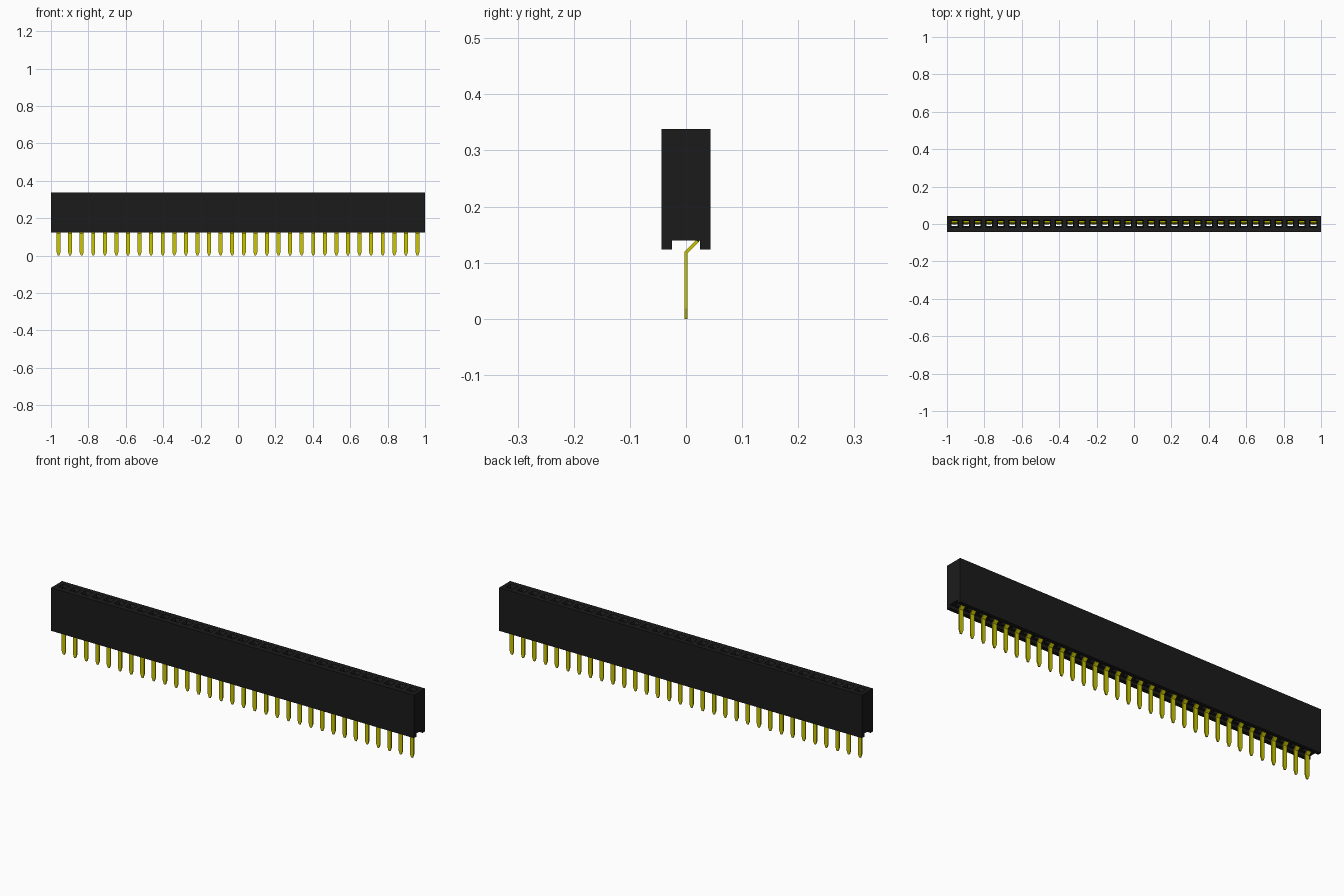
import bpy, bmesh
from mathutils import Vector

cube = bpy.data.objects.get("Cube")
if cube:
    bpy.data.objects.remove(cube, do_unlink=True)

PINS = 32
PITCH = 0.0619
XS = [(i - (PINS - 1) / 2) * PITCH for i in range(PINS)]


def material(name, rgb):
    m = bpy.data.materials.new(name)
    m.diffuse_color = (*rgb, 1)
    m.use_nodes = True
    m.node_tree.nodes["Principled BSDF"].inputs["Base Color"].default_value = (*rgb, 1)
    return m


def make_object(name, bm, mat):
    bmesh.ops.recalc_face_normals(bm, faces=bm.faces)
    mesh = bpy.data.meshes.new(name)
    bm.to_mesh(mesh)
    bm.free()
    mesh.materials.append(mat)
    ob = bpy.data.objects.new(name, mesh)
    bpy.context.collection.objects.link(ob)
    return ob


def loft(bm, rings):
    """Join equal-sized rings of points into a closed solid."""
    loops = [[bm.verts.new(p) for p in ring] for ring in rings]
    n = len(loops[0])
    for a, b in zip(loops, loops[1:]):
        for i in range(n):
            j = (i + 1) % n
            bm.faces.new((a[i], a[j], b[j], b[i]))
    bm.faces.new(loops[0])
    bm.faces.new(loops[-1])


def rect(x, hx, y0, y1, z):
    return [(x - hx, y0, z), (x + hx, y0, z), (x + hx, y1, z), (x - hx, y1, z)]


black = material("black plastic", (0.011, 0.011, 0.011))
gold = material("gold metal", (0.6, 0.57, 0.0))

# Housing: block with a groove along the underside
profile = [(-0.0435, 0.1235), (-0.025, 0.1235), (-0.025, 0.1395), (0.025, 0.1395),
           (0.025, 0.1235), (0.0435, 0.1235), (0.0435, 0.338), (-0.0435, 0.338)]
bm = bmesh.new()
loft(bm, [[(x, y, z) for y, z in profile] for x in (-1, 1)])
housing = make_object("housing", bm, black)

# Sockets: funnel-shaped mouth above a wider through cavity
bm = bmesh.new()
for x in XS:
    loft(bm, [rect(x, 0.021, -0.012, 0.0245, 0.13),
              rect(x, 0.021, -0.012, 0.0245, 0.317),
              rect(x, 0.015, -0.012, 0.015, 0.3171),
              rect(x, 0.015, -0.012, 0.015, 0.327),
              rect(x, 0.021, -0.019, 0.021, 0.34)])
cutter = make_object("socket_cutter", bm, black)

cut = housing.modifiers.new("sockets", "BOOLEAN")
cut.operation = "DIFFERENCE"
cut.solver = "EXACT"
cut.object = cutter
bpy.context.view_layer.objects.active = housing
bpy.ops.object.modifier_apply(modifier=cut.name)
bpy.data.objects.remove(cutter, do_unlink=True)

# Contacts: bent strips with tapered tips, wider inside; (y, z, half width)
path = [(0, 0, 0.004), (0, 0.018, 0.0105), (0, 0.118, 0.0105),
        (0.0205, 0.1385, 0.0105), (0.0212, 0.142, 0.019), (0.0212, 0.24, 0.019),
        (0.004, 0.29, 0.019), (0.012, 0.313, 0.019)]
HALF_THICK = 0.003
points = [Vector((y, z)) for y, z, w in path]
bm = bmesh.new()
for x in XS:
    rings = []
    for i, (y, z, w) in enumerate(path):
        # Offset along the mitre so the strip keeps its thickness at bends
        before = (points[i] - points[i - 1]).normalized() if i else Vector((0, 1))
        after = (points[i + 1] - points[i]).normalized() if i + 1 < len(path) else before
        t = (before + after).normalized()
        d = Vector((t.y, -t.x)) * HALF_THICK / t.dot(after)
        rings.append([(x - w, y - d.x, z - d.y), (x + w, y - d.x, z - d.y),
                      (x + w, y + d.x, z + d.y), (x - w, y + d.x, z + d.y)])
    loft(bm, rings)
make_object("contact_pins", bm, gold)
